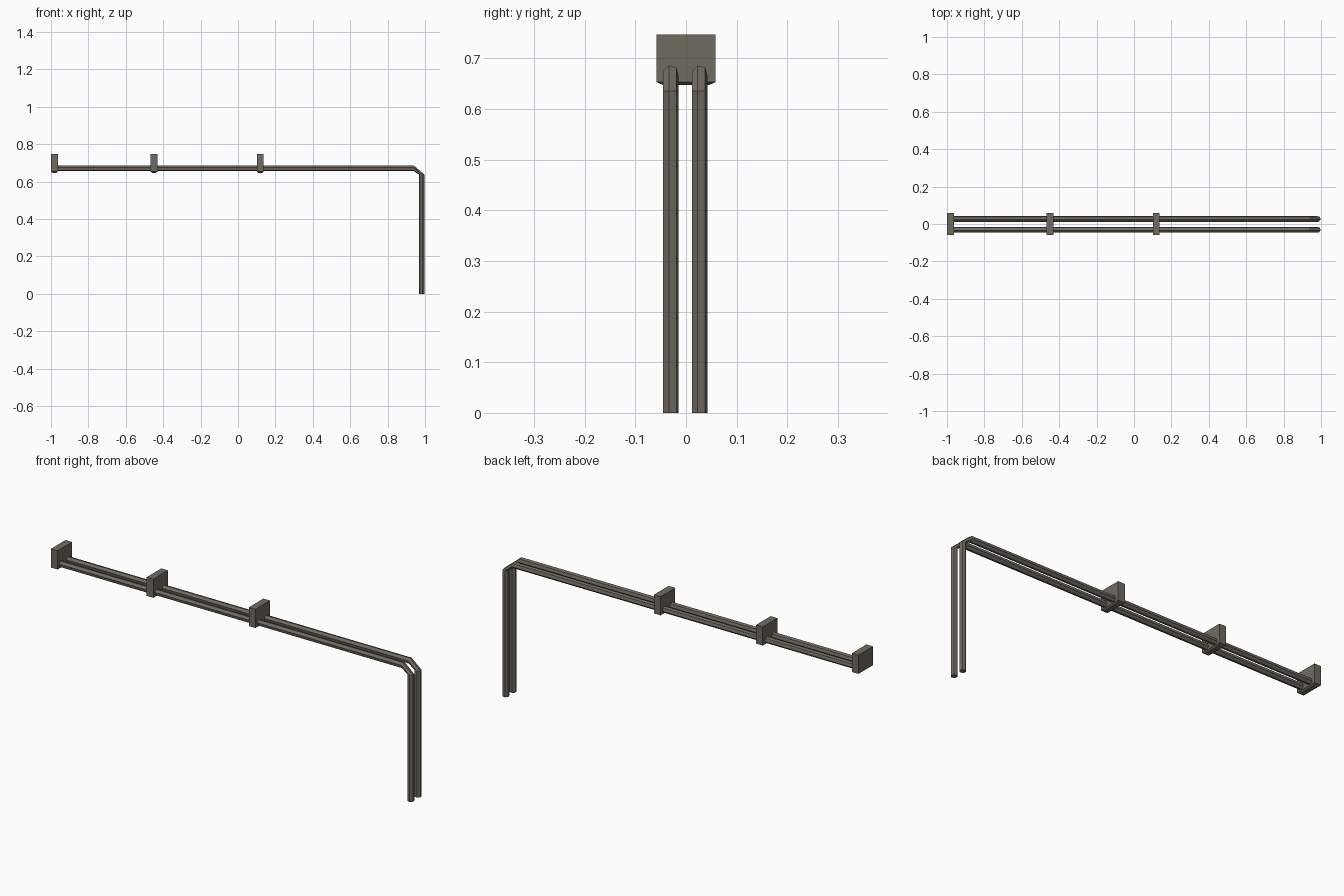
import bpy, bmesh, math

if "Cube" in bpy.data.objects:
    bpy.data.objects.remove(bpy.data.objects["Cube"])

metal = bpy.data.materials.new("warm_grey_metal")
metal.diffuse_color = (0.165, 0.145, 0.118, 1)
metal.use_nodes = True
metal.node_tree.nodes["Principled BSDF"].inputs["Base Color"].default_value = metal.diffuse_color


def finish(bm, name):
    bmesh.ops.recalc_face_normals(bm, faces=bm.faces)
    mesh = bpy.data.meshes.new(name)
    bm.to_mesh(mesh)
    bm.free()
    mesh.materials.append(metal)
    ob = bpy.data.objects.new(name, mesh)
    bpy.context.collection.objects.link(ob)
    return ob


def loft(name, rings):
    bm = bmesh.new()
    loops = [[bm.verts.new(p) for p in ring] for ring in rings]
    n = len(loops[0])
    for a, b in zip(loops, loops[1:]):
        for i in range(n):
            j = (i + 1) % n
            bm.faces.new((a[i], a[j], b[j], b[i]))
    bm.faces.new(loops[0])
    bm.faces.new(loops[-1])
    return finish(bm, name)


# Bent six-sided pipes: a horizontal run, a one-segment elbow and a vertical leg
R, RUN_Z, LEG_X = 0.0155, 0.671, 0.983
hexagon = [(R * math.cos(math.radians(45 + 60 * i)),
            R * math.sin(math.radians(45 + 60 * i))) for i in range(6)]


def pipe(name, y):
    run = [[(x, y + a, RUN_Z + b) for a, b in hexagon] for x in (-0.98, 0.94)]
    leg = [[(LEG_X + b, y + a, z) for a, b in hexagon] for z in (0.636, 0.0)]
    loft(name, run + leg)


pipe("front_pipe", -0.030)
pipe("back_pipe", 0.027)


# Mounting blocks with a shallow tapered underside
def block(name, cx):
    def rect(hx, hy, z):
        return [(cx - hx, -hy, z), (cx + hx, -hy, z),
                (cx + hx, hy, z), (cx - hx, hy, z)]
    loft(name, [rect(0.011, 0.044, 0.647), rect(0.0185, 0.058, 0.653),
                rect(0.0185, 0.058, 0.747)])


for label, cx in (("end", -0.9815), ("middle", -0.449), ("inner", 0.119)):
    block(label + "_bracket", cx)
